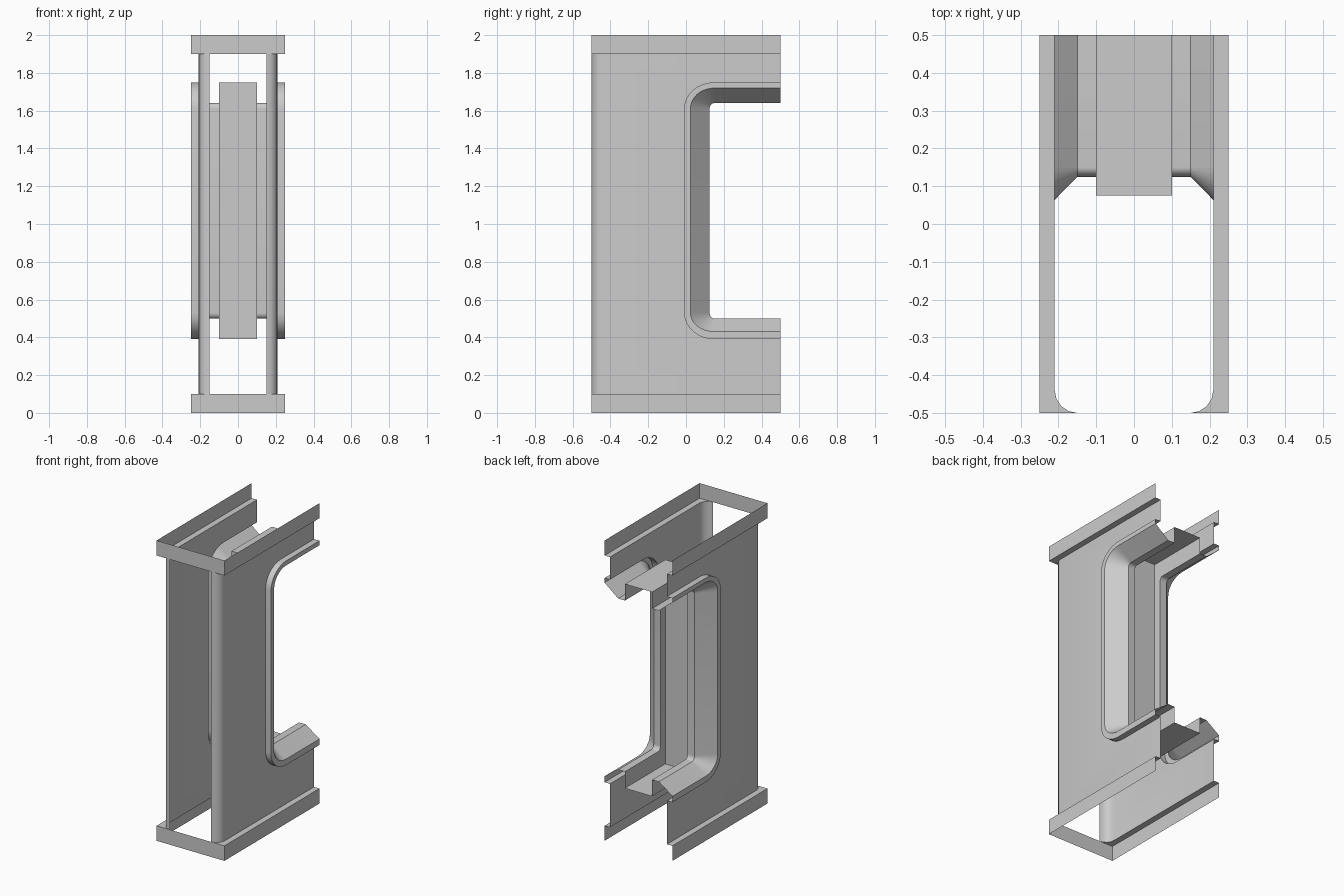
import bpy, bmesh
from math import sin, cos, pi

cube = bpy.data.objects.get("Cube")
if cube:
    bpy.data.objects.remove(cube, do_unlink=True)

grey = bpy.data.materials.new("plain grey")
grey.use_nodes = True
colour = (0.6, 0.6, 0.6, 1)
grey.diffuse_color = colour
grey.node_tree.nodes["Principled BSDF"].inputs["Base Color"].default_value = colour

BACK, FRONT = 0.5, -0.5
TRIM_X, WALL_X, LIP_X, CHANNEL_X = 0.25, 0.21, 0.15, 0.10
FOOT, HEAD, TOP = 0.1, 1.9, 2.0


def ribbon(a, b):
    """Quads joining two matching lines of points."""
    return [(a[i], a[i + 1], b[i + 1], b[i]) for i in range(len(a) - 1)]


def at_x(x, line):
    return [(x, y, z) for y, z in line]


def at_z(z, line):
    return [(x, y, z) for x, y in line]


def build(name, polygons):
    """Half shell facing outwards, mirrored across x."""
    bm = bmesh.new()
    for poly in polygons:
        bm.faces.new([bm.verts.new(p) for p in poly])
    bmesh.ops.remove_doubles(bm, verts=bm.verts, dist=1e-5)
    bmesh.ops.recalc_face_normals(bm, faces=bm.faces)
    outer = max(bm.faces, key=lambda f: f.calc_center_median().x)
    if outer.normal.x < 0:
        bmesh.ops.reverse_faces(bm, faces=bm.faces)
    mesh = bpy.data.meshes.new(name)
    bm.to_mesh(mesh)
    bm.free()
    mesh.materials.append(grey)
    ob = bpy.data.objects.new(name, mesh)
    bpy.context.collection.objects.link(ob)
    mirror = ob.modifiers.new("mirror", 'MIRROR')
    mirror.use_clip = True
    bpy.ops.object.select_all(action='DESELECT')
    ob.select_set(True)
    bpy.context.view_layer.objects.active = ob
    bpy.ops.object.shade_smooth_by_angle(angle=pi / 5.5)
    return ob


def opening(ry, rz_top, rz_low, steps=8):
    """C-shaped opening line in (y, z) with rounded corners, open at the back."""
    cy, top, low = 0.15, 1.61, 0.53
    angles = [pi / 2 * i / steps for i in range(steps + 1)]
    upper = [(cy - ry * sin(t), top + rz_top * cos(t)) for t in angles]
    lower = [(cy - ry * cos(t), low - rz_low * sin(t)) for t in angles]
    return [(BACK, top + rz_top)] + upper + lower + [(BACK, low - rz_low)]


rim_outer = opening(0.16, 0.14, 0.14)
rim_inner = opening(0.127, 0.11, 0.10)
lip = opening(0.025, 0.03, 0.03)
channel = [(BACK, 1.75), (0.075, 1.75), (0.075, 0.39), (BACK, 0.39)]

# Rounded front corner of the wall, in (x, y)
r = WALL_X - LIP_X
corner = [(LIP_X + r * cos(t), FRONT + r - r * sin(t))
          for t in (pi / 2 * i / 4 for i in range(5))]

# Side walls with the window opening and curved front edges
side = [(BACK, FOOT), (FRONT + r, FOOT), (FRONT + r, HEAD), (BACK, HEAD)]
build("side_walls", [at_x(WALL_X, side + rim_outer)]
      + ribbon(at_z(FOOT, corner), at_z(HEAD, corner)))

# Top and bottom trim bands, each with a ledge running to the wall
band = [(TRIM_X, BACK), (TRIM_X, FRONT), (LIP_X, FRONT), (0, FRONT)]
ledge = band[:2] + corner[::-1] + [(WALL_X, BACK)]
for name, edge, far in (("bottom_trim", FOOT, 0), ("top_trim", HEAD, TOP)):
    build(name, ribbon(at_z(edge, band), at_z(far, band)) + [at_z(edge, ledge)])

# Window frame: raised rim, sloped reveal, lip
build("window_frame",
      ribbon(at_x(WALL_X, rim_outer), at_x(TRIM_X, rim_outer))
      + ribbon(at_x(TRIM_X, rim_outer), at_x(TRIM_X, rim_inner))
      + ribbon(at_x(TRIM_X, rim_inner), at_x(LIP_X, lip))
      + ribbon(at_x(LIP_X, lip), at_x(CHANNEL_X, lip)))

# Square channel running around the middle of the opening
build("window_channel",
      [at_x(CHANNEL_X, lip + channel[::-1])]
      + ribbon(at_x(CHANNEL_X, channel), at_x(0, channel)))
